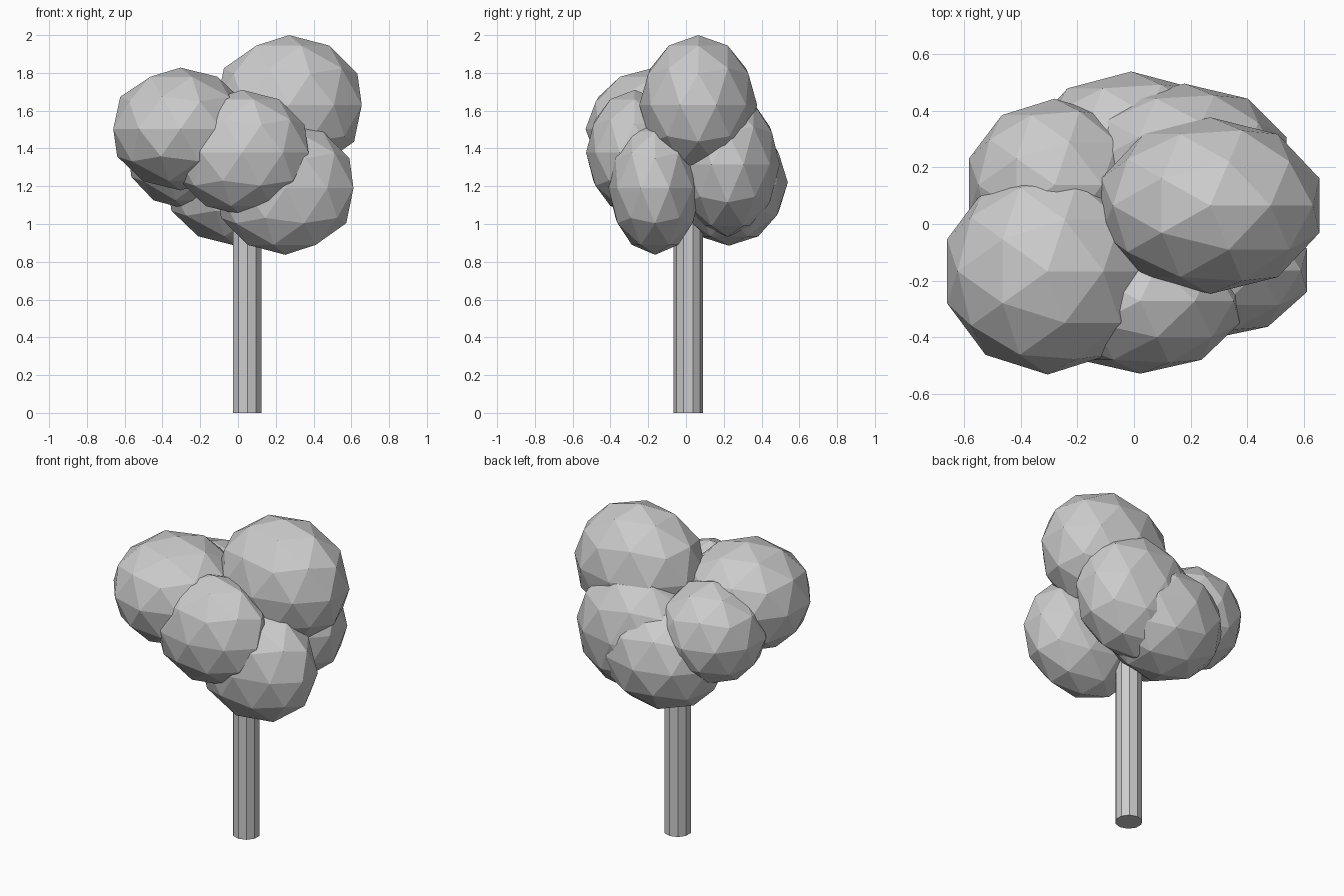
import bpy

if "Cube" in bpy.data.objects:
    bpy.data.objects.remove(bpy.data.objects["Cube"])

# Trunk: ten-sided flat-shaded cylinder reaching up into the crown
TRUNK_HEIGHT = 1.25
bpy.ops.mesh.primitive_cylinder_add(vertices=10, radius=0.078, depth=TRUNK_HEIGHT,
                                    location=(0.049, 0.012, TRUNK_HEIGHT / 2))
bpy.context.object.name = "trunk"


def foliage(name, center, radii):
    """One faceted leaf clump: a stretched low-poly icosphere."""
    bpy.ops.mesh.primitive_ico_sphere_add(subdivisions=2, radius=1, location=center)
    clump = bpy.context.object
    clump.name = name
    clump.scale = radii
    bpy.ops.object.transform_apply(location=False, rotation=False, scale=True)


# Crown: overlapping leaf clumps
CLUMPS = {
    "foliage_top_right": ((0.27, 0.065, 1.63), (0.405, 0.312, 0.37)),
    "foliage_front_left": ((-0.305, -0.167, 1.503), (0.374, 0.365, 0.325)),
    "foliage_front_center": ((0.022, -0.272, 1.378), (0.369, 0.257, 0.332)),
    "foliage_front_right": ((0.25, -0.164, 1.19), (0.38, 0.246, 0.353)),
    "foliage_back_left": ((-0.28, 0.138, 1.385), (0.318, 0.305, 0.305)),
    "foliage_back_center": ((-0.01, 0.227, 1.22), (0.383, 0.312, 0.335)),
    "foliage_back_right": ((0.178, 0.22, 1.315), (0.38, 0.276, 0.382)),
}
for name, (center, radii) in CLUMPS.items():
    foliage(name, center, radii)
